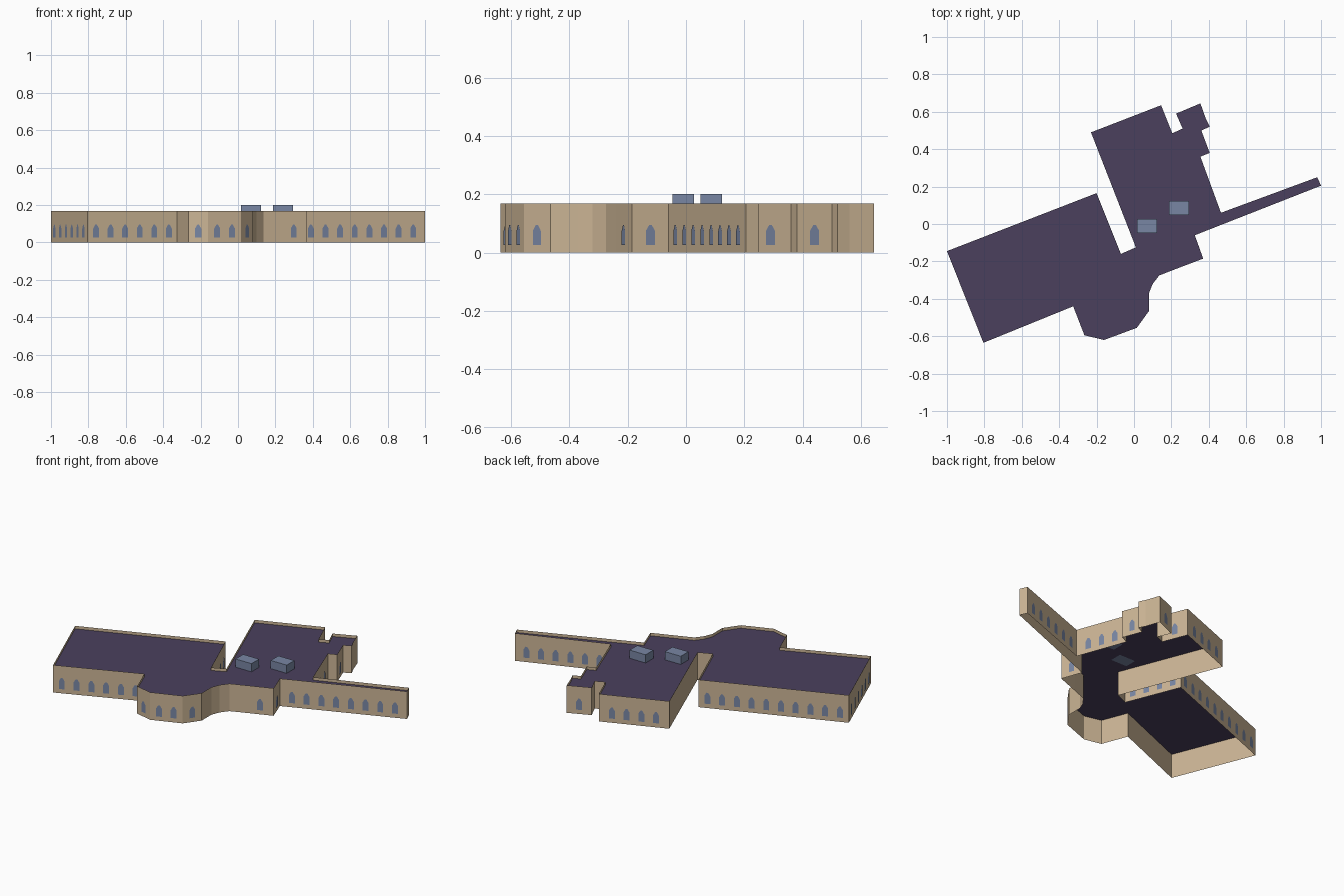
import bpy
import bmesh
from mathutils import Vector

WALL_TOP = 0.168
ROOF_HEIGHT = 0.15
WINDOW_STEP = 0.084

default_cube = bpy.data.objects.get("Cube")
if default_cube:
    bpy.data.objects.remove(default_cube, do_unlink=True)


def make_material(name, red, green, blue):
    material = bpy.data.materials.new(name)
    colour = (red, green, blue, 1)
    material.use_nodes = True
    material.diffuse_color = colour
    shader = next(n for n in material.node_tree.nodes if n.type == "BSDF_PRINCIPLED")
    shader.inputs["Base Color"].default_value = colour
    return material


def finish(name, mesh_builder, material):
    mesh = bpy.data.meshes.new(name)
    mesh_builder.to_mesh(mesh)
    mesh_builder.free()
    mesh.materials.append(material)
    part = bpy.data.objects.new(name, mesh)
    bpy.context.scene.collection.objects.link(part)
    return part


stone = make_material("tan stone", 0.60, 0.46, 0.30)
slate = make_material("purple slate", 0.07, 0.051, 0.11)
glass = make_material("blue grey glass", 0.19, 0.24, 0.37)

# Footprint corners, each with the window count of the wall that starts there
footprint = [
    # west wing and rounded front bay
    (-1, -.145, 6), (-.805, -.635, 6), (-.325, -.44, 0), (-.265, -.595, 1),
    (-.16, -.62, 2), (.015, -.555, 1), (.08, -.465, 0), (.08, -.37, 0),
    (.1, -.32, 0), (.135, -.275, 0), (.225, -.24, 1), (.37, -.185, 1),
    # long narrow east wing
    (.325, -.06, 8), (1, .205, 0), (.98, .25, 6), (.465, .06, 3),
    # stepped north annex
    (.355, .36, 0), (.405, .38, 1), (.36, .5, 0), (.405, .52, 0),
    (.385, .56, 0), (.355, .645, 1), (.225, .59, 0), (.26, .51, 0),
    # north wing and the slot beside the west wing
    (.205, .485, 1), (.145, .635, 4), (-.23, .49, 0), (.01, -.125, 0),
    (-.07, -.16, 4), (-.2, .165, 10),
]
corners = [Vector((x, y, 0)) for x, y, count in footprint]
walls = list(zip(corners, corners[1:] + corners[:1], [f[-1] for f in footprint]))

# Outer walls, rising past the roof as a parapet
bm = bmesh.new()
lower = [bm.verts.new(c) for c in corners]
upper = [bm.verts.new(c + Vector((0, 0, WALL_TOP))) for c in corners]
for i in range(len(corners)):
    j = (i + 1) % len(corners)
    bm.faces.new((lower[i], lower[j], upper[j], upper[i]))
finish("outer_walls", bm, stone)

# Flat roof set below the parapet
bm = bmesh.new()
bm.faces.new([bm.verts.new(c + Vector((0, 0, ROOF_HEIGHT))) for c in corners])
finish("flat_roof", bm, slate)

# Pointed windows, evenly spaced along each wall
window_profile = [(-.017, .026), (.017, .026), (.017, .074),
                  (.005, .094), (-.005, .094), (-.017, .074)]
bm = bmesh.new()
for start, end, count in walls:
    along = (end - start).normalized()
    outward = Vector((along.y, -along.x, 0))
    for k in range(count):
        centre = (start + end) / 2 + along * WINDOW_STEP * (k - (count - 1) / 2)
        bm.faces.new([
            bm.verts.new(centre + along * u + outward * .002 + Vector((0, 0, z)))
            for u, z in window_profile])
finish("pointed_windows", bm, glass)

# Two skylight boxes on the roof
for name, x, y in (("front_skylight", .07, -.01), ("rear_skylight", .241, .086)):
    bm = bmesh.new()
    bmesh.ops.create_cube(bm, size=1)
    skylight = finish(name, bm, glass)
    skylight.scale = (.108, .074, .05)
    skylight.location = (x, y, ROOF_HEIGHT + .025)
